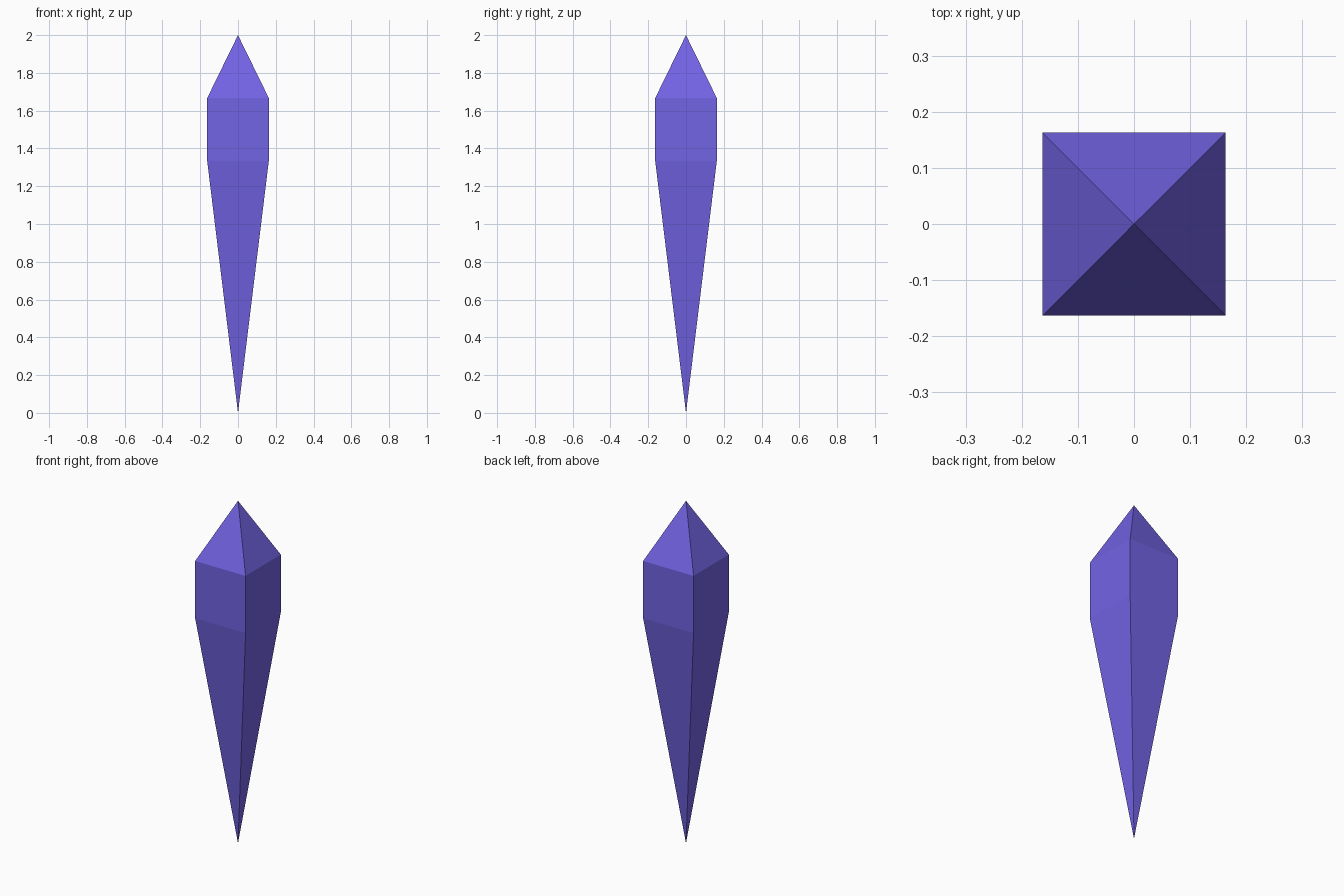
import bpy
import bmesh
from math import sqrt

old = bpy.data.objects.get("Cube")
if old:
    bpy.data.objects.remove(old, do_unlink=True)

HALF = 0.163
SHOULDER, WAIST, TOP = 1.667, 1.333, 2.0

# Violet crystal material
violet = bpy.data.materials.new("violet")
violet.use_nodes = True
colour = (0.171, 0.125, 0.78, 1)
violet.diffuse_color = colour
violet.node_tree.nodes["Principled BSDF"].inputs["Base Color"].default_value = colour

# Square shaft
bm = bmesh.new()
corners = [(-HALF, -HALF), (HALF, -HALF), (HALF, HALF), (-HALF, HALF)]
lower = [bm.verts.new((x, y, WAIST)) for x, y in corners]
upper = [bm.verts.new((x, y, SHOULDER)) for x, y in corners]

# Short point above, long point below
tip = bm.verts.new((0, 0, TOP))
foot = bm.verts.new((0, 0, 0))
for i in range(4):
    j = (i + 1) % 4
    bm.faces.new((lower[i], lower[j], upper[j], upper[i]))
    bm.faces.new((upper[i], upper[j], tip))
    bm.faces.new((lower[j], lower[i], foot))
bmesh.ops.recalc_face_normals(bm, faces=bm.faces)

mesh = bpy.data.meshes.new("crystal_shard")
bm.to_mesh(mesh)
bm.free()
mesh.materials.append(violet)
shard = bpy.data.objects.new("crystal_shard", mesh)
bpy.context.collection.objects.link(shard)
